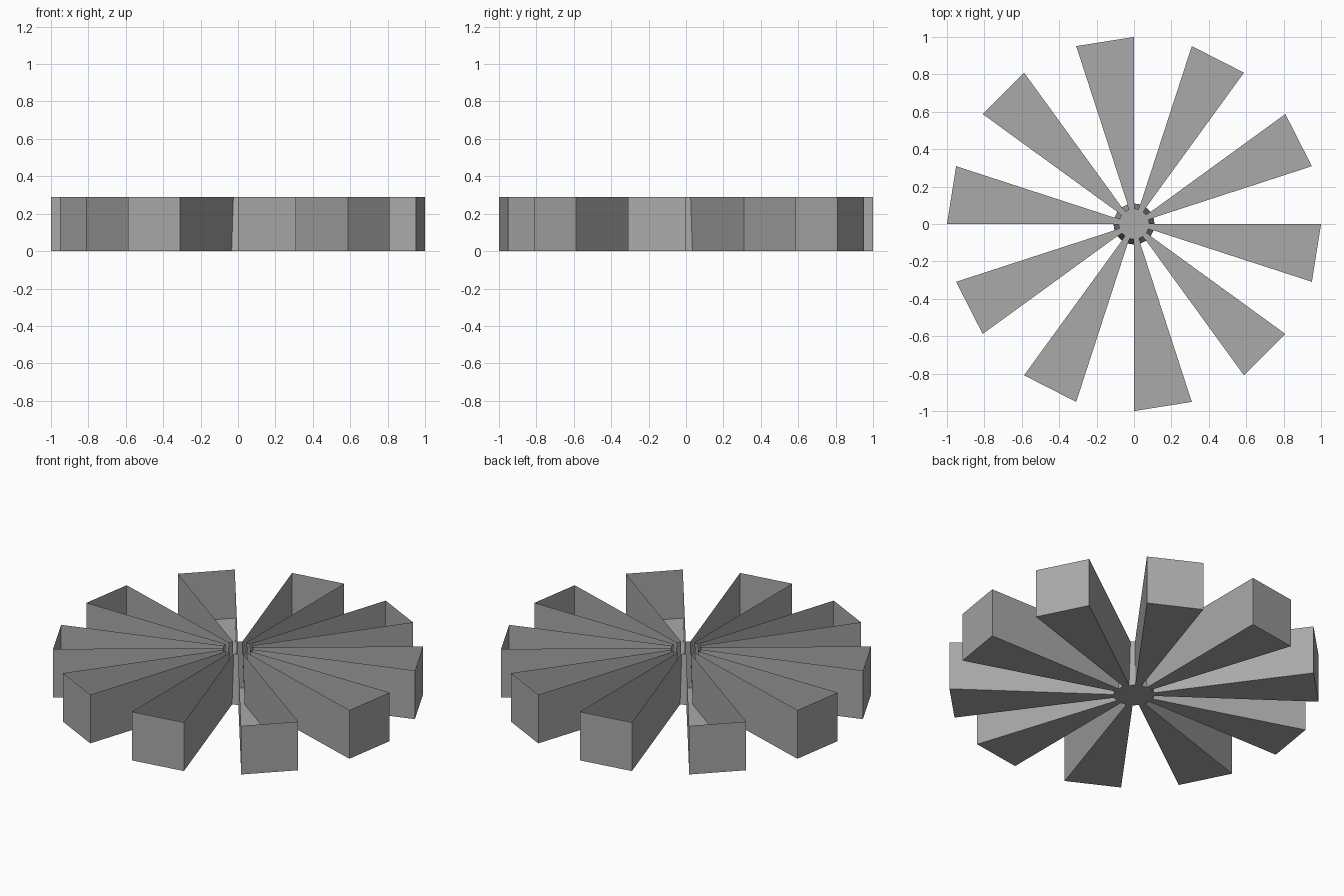
import bpy
import bmesh
from math import cos, sin, pi

cube = bpy.data.objects.get("Cube")
if cube:
    bpy.data.objects.remove(cube, do_unlink=True)

BLADES = 10
STEP = pi / BLADES          # half the blade pitch
HEIGHT = 0.29
OUTER = 1.0
HUB_BOTTOM = 0.11
HUB_TOP = 0.08

grey = bpy.data.materials.new("mid_grey")
grey.use_nodes = True
colour = (0.4, 0.4, 0.4, 1)
grey.diffuse_color = colour
grey.node_tree.nodes["Principled BSDF"].inputs["Base Color"].default_value = colour

bm = bmesh.new()


def ring(radius, z):
    """Points at every blade edge angle."""
    return [bm.verts.new((radius * cos(i * STEP), radius * sin(i * STEP), z))
            for i in range(2 * BLADES)]


hub_low, hub_high = ring(HUB_BOTTOM, 0), ring(HUB_TOP, HEIGHT)
rim_low, rim_high = ring(OUTER, 0), ring(OUTER, HEIGHT)

# Hub floor
bm.faces.new(hub_low[::-1])

for i in range(0, 2 * BLADES, 2):
    a, b = i - 1, i
    # Blade floor and end wall; the top stays open
    bm.faces.new((hub_low[a], hub_low[b], rim_low[b], rim_low[a]))
    bm.faces.new((rim_low[a], rim_low[b], rim_high[b], rim_high[a]))
    # Radial side walls
    bm.faces.new((hub_low[a], rim_low[a], rim_high[a], hub_high[a]))
    bm.faces.new((rim_low[b], hub_low[b], hub_high[b], rim_high[b]))
    # Sloping hub wall in the gap to the next blade
    bm.faces.new((hub_low[b], hub_low[b + 1], hub_high[b + 1], hub_high[b]))

mesh = bpy.data.meshes.new("open_star_tray")
bm.to_mesh(mesh)
bm.free()
mesh.materials.append(grey)
tray = bpy.data.objects.new("open_star_tray", mesh)
bpy.context.collection.objects.link(tray)
